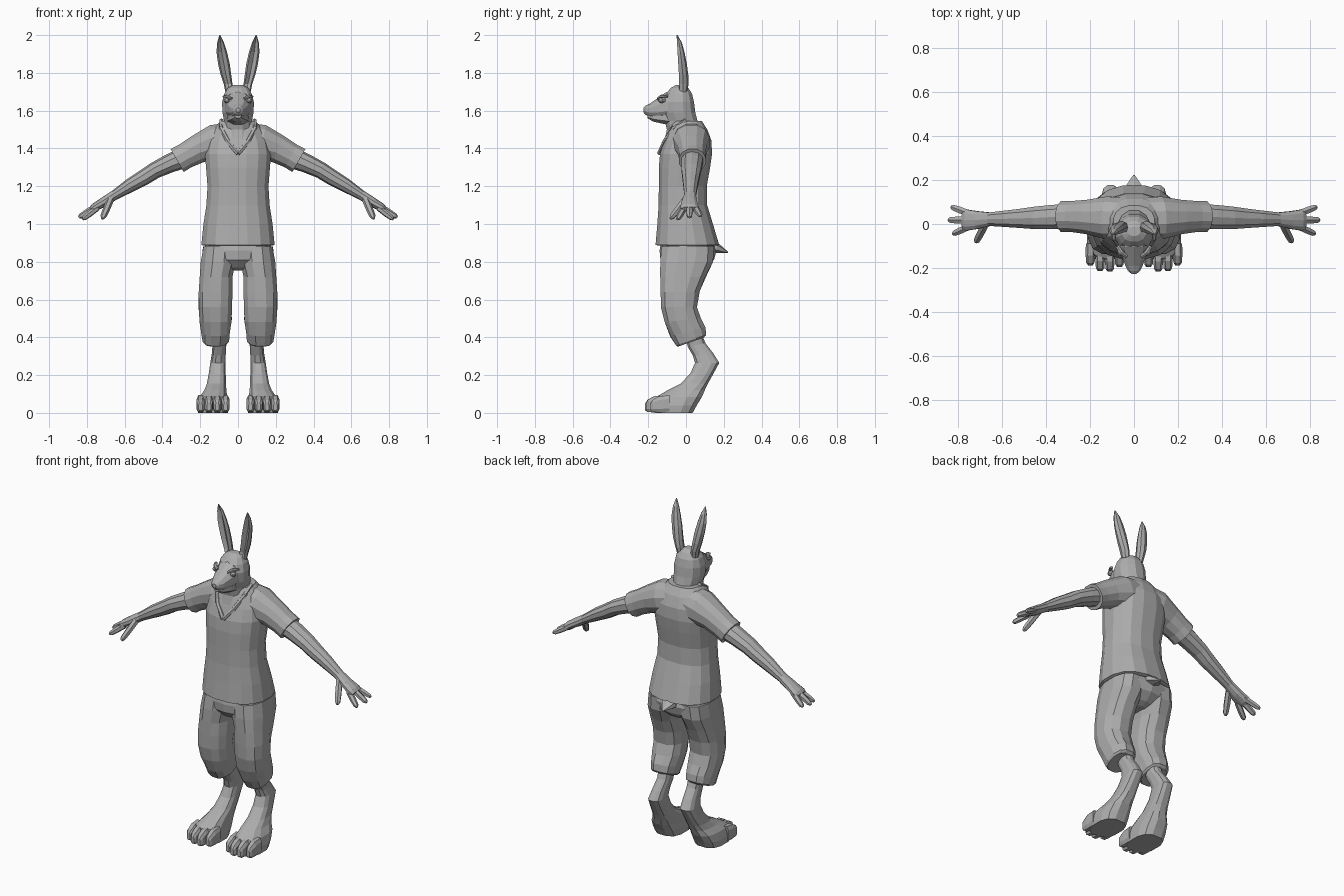
import bpy, bmesh, math, random
from mathutils import Vector as V

random.seed(4)
grey = bpy.data.materials.new("plain grey")
grey.diffuse_color = (0.42, 0.42, 0.42, 1)


def loft(name, rings, n=12, e=2.3, mirror=False, jitter=0.0, phase=0.5):
    """Skin a list of rings (centre, half-axis u, half-axis v) and cap both ends."""
    bm = bmesh.new()
    rows = []
    for c, u, v in rings:
        row = []
        for i in range(n):
            a = 2 * math.pi * (i + phase) / n
            cu = math.copysign(abs(math.cos(a)) ** (2 / e), math.cos(a))
            sv = math.copysign(abs(math.sin(a)) ** (2 / e), math.sin(a))
            k = 1 + random.uniform(-jitter, jitter)
            row.append(bm.verts.new(V(c) + V(u) * cu * k + V(v) * sv * k))
        rows.append(row)
    for a, b in zip(rows, rows[1:]):
        for i in range(n):
            j = (i + 1) % n
            bm.faces.new((a[i], a[j], b[j], b[i]))
    bm.faces.new(rows[0])
    bm.faces.new(rows[-1])
    bmesh.ops.recalc_face_normals(bm, faces=bm.faces)
    me = bpy.data.meshes.new(name)
    bm.to_mesh(me)
    bm.free()
    me.materials.append(grey)
    ob = bpy.data.objects.new(name, me)
    bpy.context.collection.objects.link(ob)
    if mirror:
        ob.modifiers.new("mirror", "MIRROR").use_mirror_merge = False
    return ob


def up(rows):
    """Level rings: (z, x centre, x half-width, y front, y back[, slope])."""
    out = []
    for z, x, rx, y0, y1, *s in rows:
        ry = (y1 - y0) / 2
        out.append(((x, (y0 + y1) / 2, z), (rx, 0, 0), (0, ry, (s[0] if s else 0) * ry)))
    return out


def along(rows):
    """Rings square to a path: (point, half-width sideways, half-thickness)."""
    out = []
    for i, (p, w, t) in enumerate(rows):
        d = (V(rows[min(i + 1, len(rows) - 1)][0]) - V(rows[max(i - 1, 0)][0])).normalized()
        side = d.cross(V((0, 0, 1))).normalized()
        out.append((p, side * w, side.cross(d) * t))
    return out


# shirt body with hem
loft("shirt_body", up([
    (0.885, 0, 0.185, -0.150, 0.165), (0.890, 0, 0.197, -0.164, 0.178),
    (1.00, 0, 0.186, -0.154, 0.145), (1.10, 0, 0.170, -0.147, 0.114),
    (1.20, 0, 0.164, -0.146, 0.112), (1.30, 0, 0.172, -0.146, 0.130),
    (1.37, 0, 0.178, -0.140, 0.140), (1.44, 0, 0.165, -0.118, 0.137),
    (1.50, 0, 0.135, -0.096, 0.115), (1.545, 0, 0.095, -0.075, 0.085)]), 16, 2.4)

# sleeves
loft("sleeve", along([
    ((0.04, 0.025, 1.450), 0.095, 0.090), ((0.12, 0.028, 1.432), 0.100, 0.098),
    ((0.21, 0.032, 1.398), 0.080, 0.078), ((0.28, 0.034, 1.360), 0.072, 0.070),
    ((0.322, 0.034, 1.336), 0.072, 0.072)]), 12, 2.2, True)

# bare arms down to the palm
loft("arm", along([
    ((0.29, 0.034, 1.350), 0.060, 0.056), ((0.36, 0.032, 1.322), 0.058, 0.050),
    ((0.44, 0.028, 1.284), 0.054, 0.044), ((0.50, 0.026, 1.245), 0.047, 0.042),
    ((0.57, 0.024, 1.205), 0.040, 0.037), ((0.655, 0.022, 1.152), 0.032, 0.026),
    ((0.71, 0.018, 1.117), 0.042, 0.026), ((0.76, 0.018, 1.088), 0.050, 0.022),
    ((0.775, 0.018, 1.078), 0.046, 0.016)]), 10, 2.1, True)

# three fingers and a thumb per hand
for nm, a, b, r in (
        ("outer_finger", (0.745, 0.046, 1.092), (0.830, 0.078, 1.042), 0.017),
        ("middle_finger", (0.750, 0.018, 1.092), (0.843, 0.018, 1.035), 0.018),
        ("front_finger", (0.745, -0.010, 1.085), (0.822, -0.045, 1.025), 0.017),
        ("thumb", (0.675, -0.002, 1.130), (0.718, -0.082, 1.028), 0.019)):
    a, b = V(a), V(b)
    loft(nm, along([(a, r, r), (a.lerp(b, 0.55), r, r * 0.95),
                    (a.lerp(b, 0.88), r * 0.85, r * 0.8), (b, r * 0.4, r * 0.4)]), 6, 2, True)

# V-shaped collar edge
loft("collar", along([
    ((0.088, 0.0, 1.548), 0.012, 0.012), ((0.088, -0.065, 1.510), 0.014, 0.012),
    ((0.055, -0.110, 1.440), 0.014, 0.012), ((0.0, -0.140, 1.372), 0.014, 0.012)]), 6, 2, True)

# neck and skull
loft("head", up([
    (1.44, 0, 0.085, -0.118, 0.080), (1.50, 0, 0.080, -0.104, 0.078),
    (1.545, 0, 0.076, -0.115, 0.064), (1.59, 0, 0.085, -0.130, 0.052),
    (1.645, 0, 0.087, -0.128, 0.045), (1.69, 0, 0.075, -0.108, 0.034),
    (1.72, 0, 0.056, -0.082, 0.014), (1.735, 0, 0.028, -0.055, -0.012)]), 12, 2.2)

# muzzle, nose and lower jaw
def forward(rows):
    return [((0, y, z), (rx, 0, 0), (0, 0, rz)) for y, z, rx, rz in rows]

loft("muzzle", forward([
    (-0.05, 1.630, 0.078, 0.085), (-0.105, 1.622, 0.070, 0.076),
    (-0.150, 1.610, 0.055, 0.056), (-0.190, 1.602, 0.041, 0.036),
    (-0.214, 1.602, 0.028, 0.024), (-0.226, 1.604, 0.012, 0.012)]), 10, 2.2)
loft("jaw", forward([
    (-0.06, 1.560, 0.068, 0.045), (-0.130, 1.562, 0.052, 0.032),
    (-0.175, 1.565, 0.034, 0.024), (-0.204, 1.570, 0.016, 0.010)]), 8, 2.2)

# eyes and brow ridges
loft("eye", along([
    ((0.050, -0.118, 1.655), 0.018, 0.016), ((0.064, -0.136, 1.654), 0.016, 0.013),
    ((0.068, -0.141, 1.653), 0.007, 0.006)]), 8, 2, True)
loft("brow", along([
    ((0.034, -0.148, 1.664), 0.009, 0.007), ((0.058, -0.130, 1.677), 0.012, 0.009),
    ((0.076, -0.100, 1.675), 0.009, 0.006)]), 6, 2, True)

# long ears, with a hollow pressed into the front
ear = loft("ear", up([
    (1.70, 0.045, 0.022, -0.040, 0.006), (1.74, 0.052, 0.023, -0.045, 0.014),
    (1.79, 0.064, 0.028, -0.046, 0.012), (1.85, 0.075, 0.031, -0.049, 0.004),
    (1.91, 0.086, 0.028, -0.051, -0.008), (1.96, 0.092, 0.018, -0.052, -0.022),
    (2.00, 0.096, 0.003, -0.050, -0.044)]), 8, 2, True, phase=0)
for v in ear.data.vertices:
    if v.index % 8 == 6 and 1.72 < v.co.z < 1.98:
        v.co.y += 0.026

# trouser seat
loft("trouser_seat", up([
    (0.92, 0, 0.165, -0.130, 0.145), (0.86, 0, 0.188, -0.140, 0.162),
    (0.81, 0, 0.170, -0.135, 0.148), (0.77, 0, 0.080, -0.100, 0.105),
    (0.755, 0, 0.040, -0.060, 0.070)]), 14, 2.4)

# baggy trouser legs, cut off below the knee
loft("trouser_leg", up([
    (0.88, 0.098, 0.088, -0.130, 0.150), (0.80, 0.104, 0.094, -0.141, 0.146),
    (0.72, 0.116, 0.088, -0.141, 0.108), (0.64, 0.119, 0.090, -0.137, 0.072),
    (0.56, 0.120, 0.090, -0.133, 0.060), (0.49, 0.119, 0.087, -0.118, 0.080, 0.1),
    (0.43, 0.118, 0.079, -0.086, 0.104, 0.25), (0.385, 0.118, 0.072, -0.056, 0.108, 0.35),
    (0.375, 0.118, 0.062, -0.045, 0.098, 0.35)]), 12, 2.4, True, 0.03)

# tail poking out under the shirt
loft("tail", [((0, 0.11, 0.880), (0.055, 0, 0), (0, 0, 0.035)),
              ((0, 0.165, 0.875), (0.048, 0, 0), (0, 0, 0.028)),
              ((0, 0.195, 0.862), (0.026, 0, 0), (0, 0, 0.016)),
              ((0, 0.222, 0.850), (0.004, 0, 0), (0, 0, 0.003))], 6, 2)

# shins, heels and long feet
loft("foot", up([
    (0.43, 0.100, 0.040, -0.010, 0.080), (0.36, 0.098, 0.037, 0.008, 0.104, 0.2),
    (0.31, 0.102, 0.038, 0.034, 0.146, 0.1), (0.265, 0.106, 0.042, 0.046, 0.178),
    (0.21, 0.110, 0.046, 0.022, 0.148), (0.155, 0.114, 0.052, -0.030, 0.118),
    (0.120, 0.120, 0.060, -0.100, 0.102), (0.085, 0.130, 0.075, -0.160, 0.088),
    (0.04, 0.132, 0.084, -0.172, 0.060), (0.0, 0.132, 0.082, -0.170, 0.038)]), 12, 2.6, True)

# four toes per foot
for i, tip in enumerate((-0.195, -0.216, -0.213, -0.188)):
    x = 0.066 + i * 0.044
    loft("toe_%d" % (i + 1), [
        ((x, tip + 0.10, 0.048), (0.022, 0, 0), (0, 0, 0.048)),
        ((x, tip + 0.045, 0.045), (0.023, 0, 0), (0, 0, 0.045)),
        ((x, tip + 0.012, 0.037), (0.020, 0, 0), (0, 0, 0.034)),
        ((x, tip, 0.032), (0.011, 0, 0), (0, 0, 0.020))], 8, 3, True)
